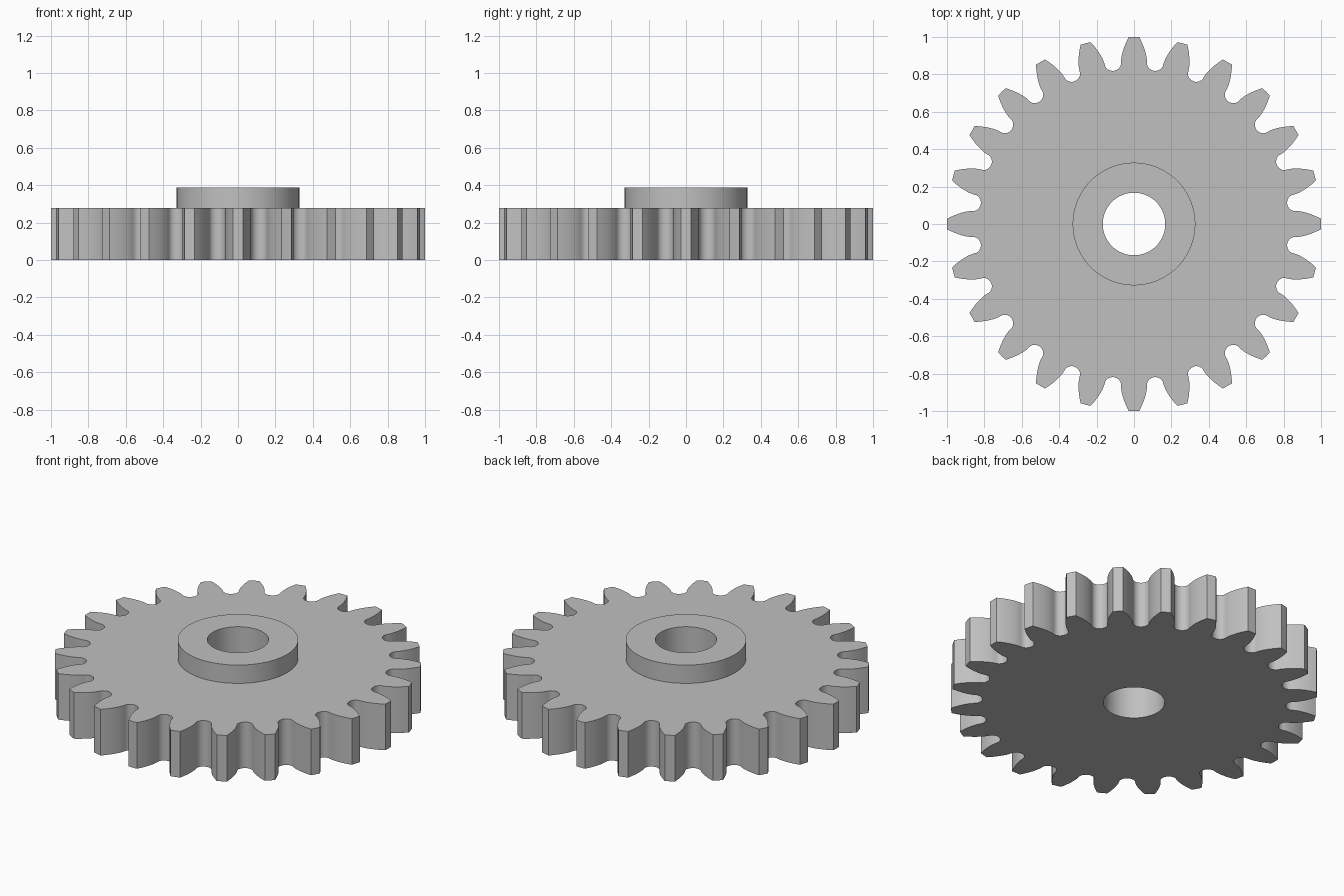
import bpy, bmesh, math

if "Cube" in bpy.data.objects:
    bpy.data.objects.remove(bpy.data.objects["Cube"])

TEETH = 24
MODULE = 2 / (TEETH + 2)
PITCH_R = MODULE * TEETH / 2
BASE_R = PITCH_R * math.cos(math.radians(20))
BODY_H, HUB_H = 0.277, 0.387
HUB_R, BORE_R = 0.328, 0.167


def inv(a):
    return math.tan(a) - a


def tooth():
    """One involute tooth and the round root after it, as (radius, angle)."""
    half_base = math.pi / (2 * TEETH) + inv(math.radians(20))
    flank = []
    for i in range(9):
        r = BASE_R + (1 - BASE_R) * i / 8
        flank.append((r, half_base - inv(math.acos(min(1, BASE_R / r)))))
    pts = [(r, -a) for r, a in flank] + [(1, 0)] + flank[::-1]
    # round root between neighbouring teeth
    mid = math.pi / TEETH
    gap = mid - half_base
    c, w = BASE_R * math.cos(gap), BASE_R * math.sin(gap)
    for i in range(1, 12):
        t = math.pi * i / 12
        x, y = c - 0.91 * w * math.sin(t), -w * math.cos(t)
        pts.append((math.hypot(x, y), mid + math.atan2(y, x)))
    return pts


outline = []
for k in range(TEETH):
    turn = math.pi / 2 + 2 * math.pi * k / TEETH
    outline += [(r * math.cos(a + turn), r * math.sin(a + turn)) for r, a in tooth()]


def circle(radius, n=96):
    return [(radius * math.cos(2 * math.pi * i / n), radius * math.sin(2 * math.pi * i / n))
            for i in range(n)]


bm = bmesh.new()


def loop(points, z):
    verts = [bm.verts.new((x, y, z)) for x, y in points]
    edges = [bm.edges.new((verts[i - 1], verts[i])) for i in range(len(verts))]
    return verts, edges


def wall(low, high):
    a, b = low[0], high[0]
    for i in range(len(a)):
        bm.faces.new((a[i - 1], a[i], b[i], b[i - 1]))


def cap(outer, inner):
    bmesh.ops.triangle_fill(bm, use_beauty=True, edges=outer[1] + inner[1], normal=(0, 0, 1))


rim_low, rim_high = loop(outline, 0), loop(outline, BODY_H)
hub_low, hub_high = loop(circle(HUB_R), BODY_H), loop(circle(HUB_R), HUB_H)
bore_low, bore_high = loop(circle(BORE_R), 0), loop(circle(BORE_R), HUB_H)

# flat faces: underside, toothed top, hub top
cap(rim_low, bore_low)
cap(rim_high, hub_low)
cap(hub_high, bore_high)
# upright faces: teeth, hub, bore
wall(rim_low, rim_high)
wall(hub_low, hub_high)
wall(bore_low, bore_high)
bmesh.ops.recalc_face_normals(bm, faces=bm.faces[:])

mesh = bpy.data.meshes.new("spur_gear")
bm.to_mesh(mesh)
bm.free()
gear = bpy.data.objects.new("spur_gear", mesh)
bpy.context.collection.objects.link(gear)

grey = bpy.data.materials.new("steel_grey")
grey.diffuse_color = (0.53, 0.53, 0.53, 1)
grey.use_nodes = True
grey.node_tree.nodes["Principled BSDF"].inputs["Base Color"].default_value = grey.diffuse_color
mesh.materials.append(grey)

bpy.context.view_layer.objects.active = gear
gear.select_set(True)
bpy.ops.object.shade_smooth_by_angle(angle=math.radians(30))
